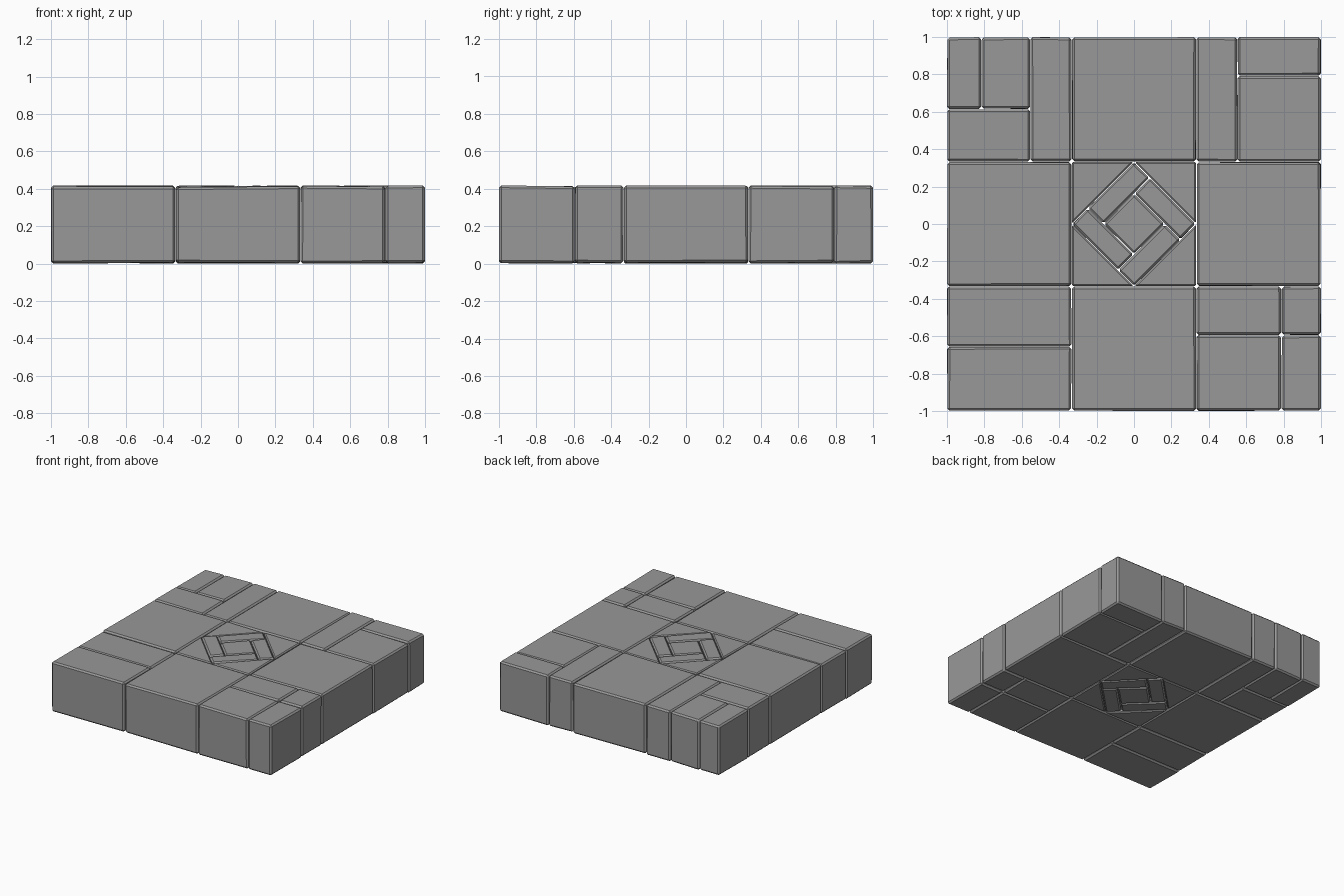
import bpy, bmesh, math, random
from mathutils import Matrix, Vector

if "Cube" in bpy.data.objects:
    bpy.data.objects.remove(bpy.data.objects["Cube"])

random.seed(4)
TOP, BEVEL, GAP = 0.416, 0.012, 0.0005

# dark grey stone
grey = bpy.data.materials.new("dark_stone")
grey.diffuse_color = (0.315, 0.315, 0.315, 1)
grey.use_nodes = True
grey.node_tree.nodes["Principled BSDF"].inputs["Base Color"].default_value = grey.diffuse_color


def stone(name, outline, bevel=BEVEL):
    """Chamfered stone block from a counter-clockwise plan outline, slightly uneven."""
    bm = bmesh.new()
    cen = sum((Vector(p) for p in outline), Vector((0, 0))) / len(outline)
    rise = random.uniform(-0.002, 0.003)
    rings = []
    for top in (False, True):
        ring = []
        for p in outline:
            d = cen - Vector(p)
            q = Vector(p) + d.normalized() * random.uniform(0, 0.004)
            z = TOP + rise - random.uniform(0, 0.006) if top else random.uniform(0.0, 0.008)
            ring.append(bm.verts.new((q.x, q.y, z)))
        rings.append(ring)
    low, high = rings
    n = len(outline)
    bm.faces.new(low[::-1])
    bm.faces.new(high)
    for i in range(n):
        j = (i + 1) % n
        bm.faces.new((low[i], low[j], high[j], high[i]))
    bmesh.ops.bevel(bm, geom=bm.edges[:], offset=bevel, segments=1,
                    profile=0.5, affect='EDGES', clamp_overlap=True)
    me = bpy.data.meshes.new(name)
    bm.to_mesh(me)
    bm.free()
    me.materials.append(grey)
    ob = bpy.data.objects.new(name, me)
    bpy.context.collection.objects.link(ob)
    return ob


def rect(x0, x1, y0, y1, g=GAP):
    return [(x0 + g, y0 + g), (x1 - g, y0 + g), (x1 - g, y1 - g), (x0 + g, y1 - g)]


def turned(outline, deg):
    m = Matrix.Rotation(math.radians(deg), 2)
    return [tuple(m @ Vector(p)) for p in outline]


T = 0.333
# rectangular paving stones: x0, x1, y0, y1
slabs = {
    "back_left_narrow": (-1, -0.817, 0.614, 1),
    "back_left_block": (-0.817, -0.554, 0.614, 1),
    "back_left_low": (-1, -0.554, T, 0.614),
    "back_left_strip": (-0.554, -T, T, 1),
    "back_middle": (-T, T, T, 1),
    "back_right_strip": (T, 0.553, T, 1),
    "back_right_thin": (0.553, 1, 0.792, 1),
    "back_right_block": (0.553, 1, T, 0.792),
    "middle_left": (-1, -T, -T, T),
    "middle_right": (T, 1, -T, T),
    "front_left_upper": (-1, -T, -0.656, -T),
    "front_left_lower": (-1, -T, -1, -0.656),
    "front_middle": (-T, T, -1, -T),
    "front_right_upper": (T, 0.788, -0.594, -T),
    "front_right_lower": (T, 0.788, -1, -0.594),
    "front_right_corner_upper": (0.788, 1, -0.594, -T),
    "front_right_corner_lower": (0.788, 1, -1, -0.594),
}
for name, r in slabs.items():
    stone("stone_" + name, rect(*r))

# centre: corner triangles and a pinwheel of bars around a square
g = GAP
H, h = T / math.sqrt(2), 0.116
triangle = [(T - g, 3 * g), (T - g, T - g), (3 * g, T - g)]
for k in range(4):
    stone(f"centre_triangle_{k + 1}", turned(triangle, 90 * k), 0.008)
    stone(f"pinwheel_bar_{k + 1}", turned(rect(-h, H, h, H), 45 + 90 * k), 0.011)
stone("centre_square", turned(rect(-h, h, -h, h), 45), 0.011)
